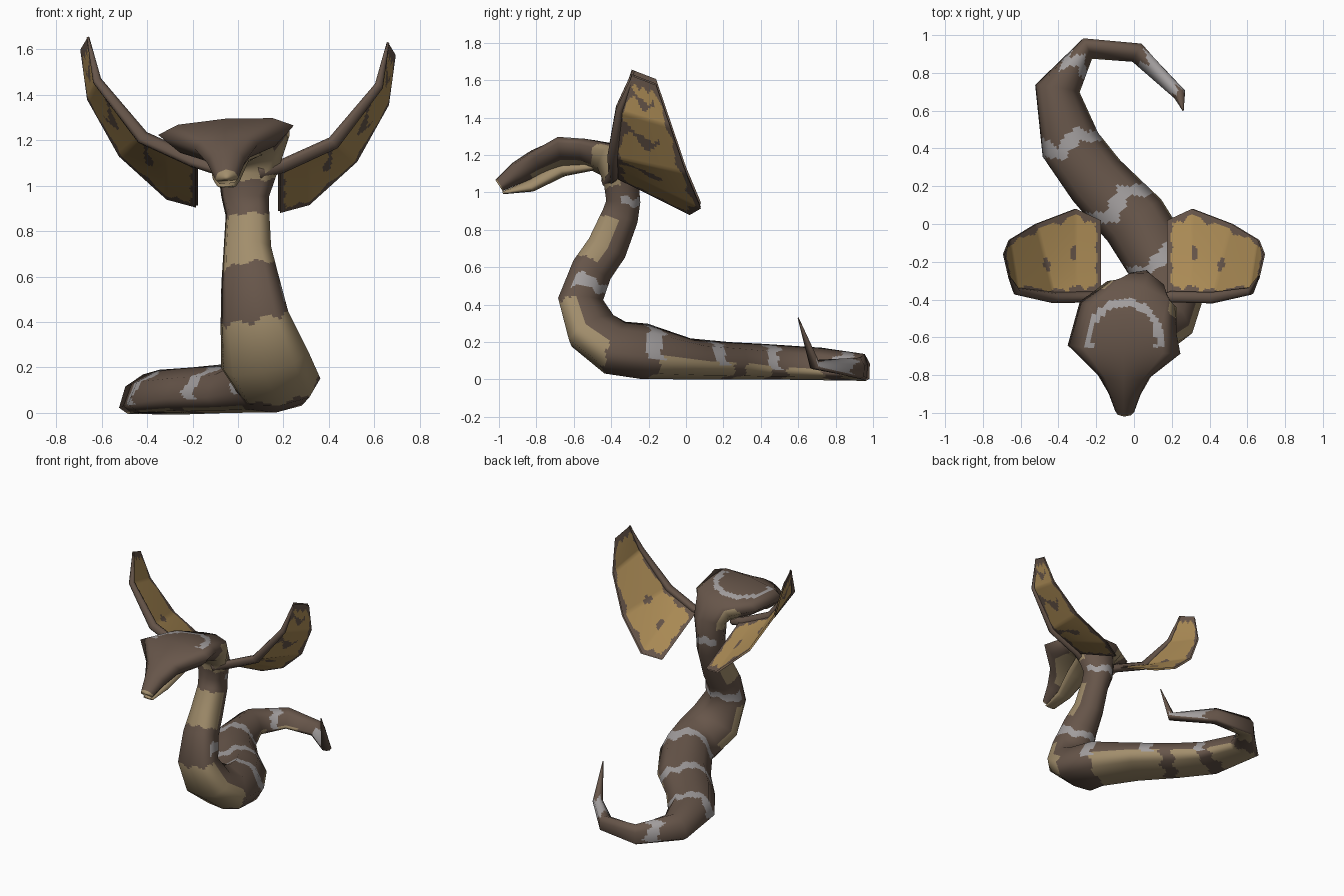
import bpy
from math import sin, hypot
from mathutils import Vector

cube = bpy.data.objects.get("Cube")
if cube:
    bpy.data.objects.remove(cube)


def material(name, rgb):
    m = bpy.data.materials.new(name)
    m.use_nodes = True
    m.diffuse_color = (*rgb, 1)
    m.node_tree.nodes["Principled BSDF"].inputs["Base Color"].default_value = (*rgb, 1)
    return m


MATS = [material("brown_scales", (0.135, 0.092, 0.068)),
        material("tan_belly", (0.36, 0.27, 0.15)),
        material("grey_markings", (0.36, 0.34, 0.34)),
        material("gold_membrane", (0.41, 0.26, 0.092))]
BROWN, TAN, GREY, GOLD = range(4)
SIDES = 8


def profile(h):
    """Eight-sided section, widest at height h: 0 = side, 2 = back, 6 = belly."""
    top, low = .7 + .4 * h, -.75 + .35 * h
    return [(1, h), (.7, top), (0, 1), (-.7, top), (-1, h), (-.7, low), (0, -1), (.7, low)]


def finish(name, verts, faces, colours, normals=None):
    me = bpy.data.meshes.new(name)
    me.from_pydata(verts, [], faces)
    for m in MATS:
        me.materials.append(m)
    for poly, c in zip(me.polygons, colours):
        poly.material_index = c
        poly.use_smooth = True
    if normals:
        me.normals_split_custom_set_from_vertices(normals)
    ob = bpy.data.objects.new(name, me)
    bpy.context.collection.objects.link(ob)


def blend(grid, i, f, j, g):
    """Bilinear point in a closed-around grid of vectors."""
    k = (j + 1) % SIDES
    return grid[i][j].lerp(grid[i][k], g).lerp(grid[i + 1][j].lerp(grid[i + 1][k], g), f)


def sweep(name, path, rule, side=(1, 0, 0), along=10, around=6):
    """Loft through (x, y, z, half width, half height, optional widest level).
    rule(station, angle, point) picks the colour of each small face."""
    centres = [Vector(p[:3]) for p in path]
    last = len(path) - 1
    side = Vector(side)
    cage = []
    for i, (x, y, z, a, b, *h) in enumerate(path):
        t = (centres[min(i + 1, last)] - centres[max(i - 1, 0)]).normalized()
        side = (side - t * side.dot(t)).normalized()
        up = side.cross(t)
        cage.append([centres[i] + side * a * u + up * b * v
                     for u, v in profile(h[0] if h else -.3)])
    bend = [[(cage[min(i + 1, last)][j] - cage[max(i - 1, 0)][j]).cross(
             cage[i][(j + 1) % SIDES] - cage[i][j - 1]).normalized()
             for j in range(SIDES)] for i in range(last + 1)]
    verts, normals, faces, colours = [], [], [], []
    n, rows = SIDES * around, last * along
    for r in range(rows + 1):
        i = min(r // along, last - 1)
        f = r / along - i
        for q in range(n):
            j, g = q // around, q % around / around
            verts.append(blend(cage, i, f, j, g))
            normals.append(blend(bend, i, f, j, g).normalized())
    for r in range(rows):
        for q in range(n):
            k = (q + 1) % n
            f = (r * n + q, r * n + n + q, r * n + n + k, r * n + k)
            faces.append(f)
            mid = (verts[f[0]] + verts[f[2]]) / 2
            colours.append(rule((r + .5) / along, (q + .5) / around, mid))
    faces += [tuple(range(n)), tuple(reversed(range(rows * n, rows * n + n)))]
    colours += [colours[0], colours[-1]]
    finish(name, verts, faces, colours, normals)


def apart(a, b):
    d = abs(a - b) % SIDES
    return min(d, SIDES - d)


# Head, neck, coiled body and tail
BODY = [(-.05, -1, 1.037, .05, .035), (-.05, -.9, 1.105, .085, .06, 0),
        (-.05, -.8, 1.16, .14, .07, .2), (-.05, -.66, 1.21, .3, .085, .4),
        (-.03, -.5, 1.2, .27, .08, .4), (.04, -.39, 1.17, .2, .1, .3),
        (.05, -.34, 1.08, .14, .09), (.04, -.33, .95, .11, .09),
        (.05, -.35, .87, .1, .1), (.05, -.42, .7, .11, .11),
        (.06, -.5, .58, .13, .11), (.08, -.56, .42, .155, .12),
        (.12, -.5, .26, .2, .14), (.17, -.38, .17, .19, .15),
        (.15, -.22, .15, .18, .15), (0, .02, .11, .18, .11),
        (-.2, .23, .1, .165, .1), (-.34, .42, .095, .16, .095, -.5),
        (-.41, .72, .085, .12, .085, -.6), (-.25, .94, .07, .06, .068, -.8),
        (.02, .915, .065, .055, .055, -.6), (.24, .69, .08, .035, .03),
        (.26, .6, .33, .003, .003)]
BELLY = [(4.6, 6.3), (8.15, 9.7), (11.05, 12.95), (14.1, 15.7), (16, 16.9), (17.3, 18.2), (18.7, 19.5)]
BANDS = [(7, .2), (10.5, .2), (14, .18), (15.4, .14), (17, .15), (18.6, .14), (20.6, .4)]


def body_rule(s, angle, p):
    wave = s + .09 * sin(angle * 3.1) + .04 * sin(angle * 8)
    back, belly = apart(angle, 2), apart(angle, 6)
    if s < .06:                                    # mouth tip
        return TAN
    if s < 5:                                      # curved mark on the crown
        r = hypot((p.x + .05) / .2, (p.y + .62) / .22) + .02 * sin(p.x * 70)
        if back < 2 and p.y > -.65 and .84 < r < 1.03:
            return GREY
        if s > 1.5 and belly < 1:
            return TAN
    if 4.6 < s < 5.7 and belly < 2.7 and p.x > 0:  # side of the throat
        return TAN
    if back < (1.5 if s < 8 else 2.1) and any(abs(wave - c) < w for c, w in BANDS):
        return GREY
    if s > 13.5:
        under = apart(angle, 6.4) < 1.7
    else:
        under = belly < (2.6 if s < 11 else 2.35)
    if under and any(lo < s + .05 * sin(angle * 5) < hi for lo, hi in BELLY):
        return TAN
    return BROWN


sweep("body", BODY, body_rule, side=(1, 0, .1), along=16, around=8)

# Open lower jaw
sweep("lower_jaw", [(-.05, -.98, .998, .04, .008), (-.05, -.83, 1.035, .06, .033),
                    (-.04, -.66, 1.13, .09, .045), (0, -.48, 1.15, .11, .03)],
      lambda s, angle, p: TAN, along=4, around=2)

# Wings: membrane stretched between a leading and a trailing edge, plus an arm
LEAD = [(.18, -.37, 1.09), (.31, -.38, 1.15), (.42, -.39, 1.2), (.62, -.355, 1.45), (.66, -.29, 1.64)]
TRAIL = [(.18, .02, .895), (.31, .08, .93), (.52, 0, 1.12), (.66, -.085, 1.37), (.69, -.16, 1.59)]
ARM = [(.09, -.425, 1.065, .03, .03), (.2, -.385, 1.1, .03, .03), (.42, -.39, 1.2, .03, .03),
       (.62, -.355, 1.45, .02, .02), (.66, -.28, 1.64, .006, .006)]
SPOTS = [(.27, .5, .025, .09), (.5, .45, .025, .1)]
STREAKS = [(.4, .6), (.64, .7), (.86, .75)]


def wing_colour(u, v, under):
    ripple = .025 * sin(u * 31) + .015 * sin(u * 67)
    edge = .04 + .015 * sin(v * 23)
    if v > .92 + ripple or v < .1 + ripple or u < edge or u > .98 - edge:
        return BROWN
    if under:
        lines = any(abs(u - c - .03 * sin(v * 9)) < .022 + .012 * sin(v * 17) and v < reach
                    for c, reach in STREAKS)
        return BROWN if lines else GOLD
    spots = any(hypot((u - a) / w, (v - b) / h) < 1 for a, b, w, h in SPOTS)
    return BROWN if spots else GOLD


def edge_point(points, u):
    x = u * (len(points) - 1)
    i = min(int(x), len(points) - 2)
    return Vector(points[i]).lerp(Vector(points[i + 1]), x - i)


NU, NV = 64, 48
for label, sign in (("left", 1), ("right", -1)):
    def placed(p):
        return (p[0] * sign, p[1], p[2] - .012 * sign, *p[3:])

    # Upper and lower skins, a hair apart
    for skin, lift in (("upper", 1), ("under", -1)):
        gap = Vector((-.004, 0, .004)) * lift
        verts = [placed(edge_point(LEAD, i / NU).lerp(edge_point(TRAIL, i / NU), j / NV) + gap)
                 for i in range(NU + 1) for j in range(NV + 1)]
        faces, colours = [], []
        for i in range(NU):
            for j in range(NV):
                a = i * (NV + 1) + j
                f = (a, a + NV + 1, a + NV + 2, a + 1)
                faces.append(f if sign * lift > 0 else f[::-1])
                colours.append(wing_colour((i + .5) / NU, (j + .5) / NV, lift < 0))
        finish(f"{label}_wing_{skin}_skin", verts, faces, colours)
    sweep(label + "_wing_arm", [placed(p) for p in ARM], lambda s, angle, p: BROWN,
          side=(0, 1, 0), along=2, around=1)
